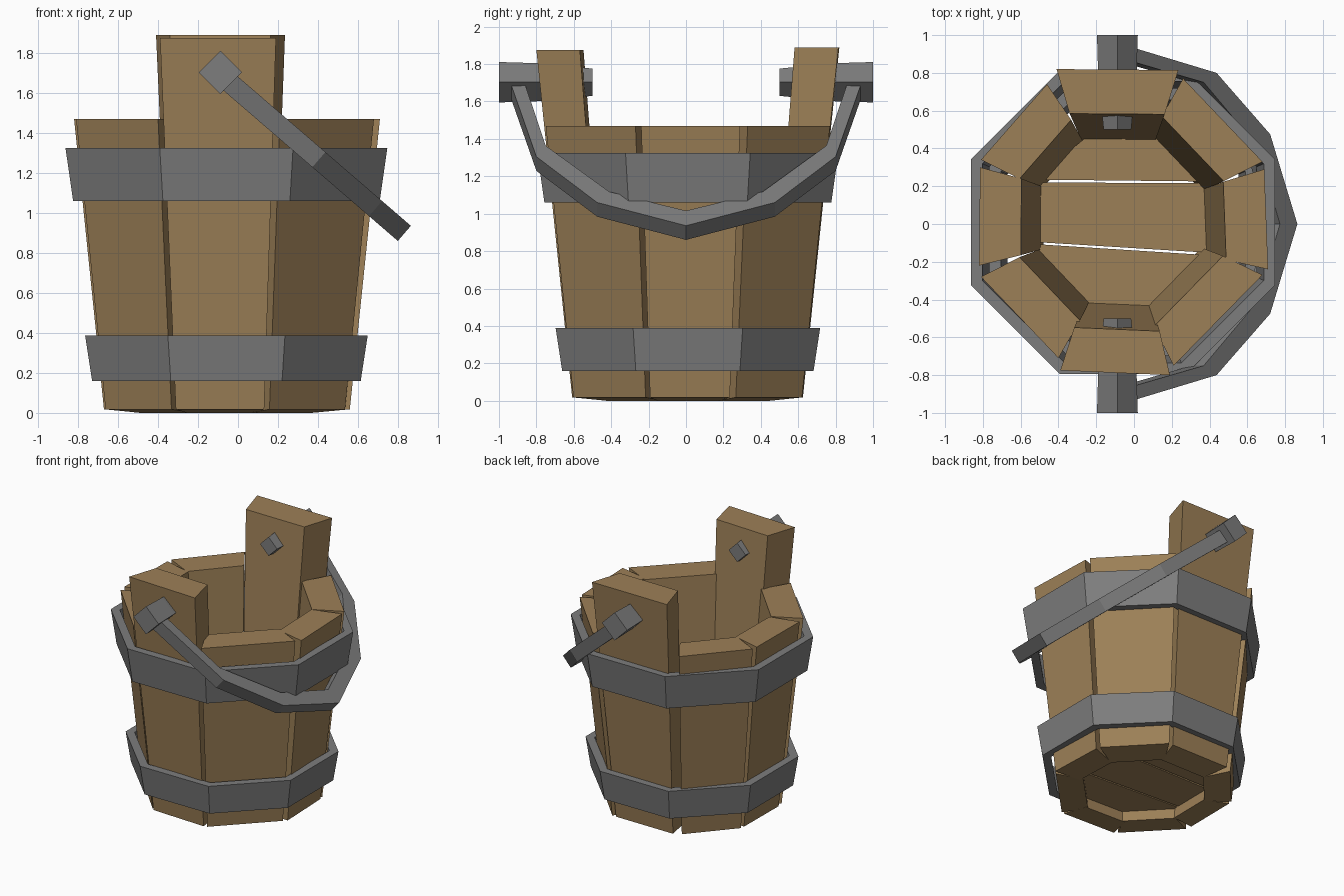
import bpy, bmesh, math
from mathutils import Vector

if "Cube" in bpy.data.objects:
    bpy.data.objects.remove(bpy.data.objects["Cube"])

CX, CY = -0.058, 0.005          # bucket axis


def material(name, rgb):
    m = bpy.data.materials.new(name)
    m.diffuse_color = (*rgb, 1)
    m.use_nodes = True
    m.node_tree.nodes["Principled BSDF"].inputs["Base Color"].default_value = m.diffuse_color
    return m


WOOD = material("wood", (0.335, 0.215, 0.095))
IRON = material("iron", (0.205, 0.205, 0.205))


def loft(name, rings, mat, closed=False):
    """Join equal rings of points; cap the ends, or close into a loop."""
    bm = bmesh.new()
    vs = [[bm.verts.new(p) for p in r] for r in rings]
    n, m = len(rings[0]), len(rings)
    for i in range(m if closed else m - 1):
        a, b = vs[i], vs[(i + 1) % m]
        for j in range(n):
            k = (j + 1) % n
            bm.faces.new((a[j], a[k], b[k], b[j]))
    if not closed:
        bm.faces.new(vs[0])
        bm.faces.new(vs[-1])
    bmesh.ops.recalc_face_normals(bm, faces=bm.faces)
    me = bpy.data.meshes.new(name)
    bm.to_mesh(me)
    bm.free()
    me.materials.append(mat)
    ob = bpy.data.objects.new(name, me)
    bpy.context.collection.objects.link(ob)
    return ob


def apothem(z):
    return 0.615 + 0.1034 * (z - 0.02)


def stave(name, a, b, top, thick):
    """Tapered board; a and b are the ends of its outer top edge."""
    c = Vector((CX, CY))
    a, b = Vector(a) - c, Vector(b) - c
    k = apothem(0.02) / apothem(top)

    def ring(p, q, th, z_out, z_in):
        mid, half = (p + q) / 2, (q - p) / 2
        nrm = Vector((-half.y, half.x)).normalized()
        if nrm.dot(mid) > 0:
            nrm = -nrm
        inner = mid + nrm * th
        pts = [(p, z_out), (q, z_out),
               (inner + half * 0.78, z_in), (inner - half * 0.78, z_in)]
        return [(v.x + CX, v.y + CY, z) for v, z in pts]

    loft(name, [ring(a * k, b * k, 0.19, 0.018, 0.0),
                ring(a, b, thick, top, top)], WOOD)


# Staves: six short, two tall ones carrying the handle
stave("stave_left", (-0.82, -0.22), (-0.815, 0.30), 1.47, 0.22)
stave("stave_back_left", (-0.81, 0.34), (-0.46, 0.74), 1.47, 0.22)
stave("stave_back_right", (0.26, 0.77), (0.68, 0.33), 1.47, 0.22)
stave("stave_right", (0.69, 0.29), (0.71, -0.24), 1.47, 0.22)
stave("stave_front_right", (0.68, -0.27), (0.21, -0.75), 1.47, 0.22)
stave("stave_front_left", (-0.40, -0.71), (-0.81, -0.28), 1.47, 0.22)
stave("tall_stave_back", (-0.41, 0.82), (0.235, 0.815), 1.89, 0.235)
stave("tall_stave_front", (-0.39, -0.775), (0.19, -0.80), 1.875, 0.23)

# Floor planks
planks = {
    "floor_back": [(-0.53, 0.235), (0.41, 0.225), (0.12, 0.47), (-0.24, 0.47)],
    "floor_middle": [(-0.53, 0.22), (0.41, 0.216), (0.41, -0.153), (-0.53, -0.095)],
    "floor_front": [(-0.53, -0.106), (0.41, -0.166), (0.41, -0.19),
                    (0.13, -0.46), (-0.25, -0.46), (-0.53, -0.19)],
}
for name, pts in planks.items():
    loft(name, [[(x, y, z) for x, y in pts] for z in (0.08, 0.2)], WOOD)


# Iron bands: eight-sided tapered hoops
def band(name, z0, r0, z1, r1):
    rings = []
    for i in range(8):
        t = math.radians(22.5 + 45 * i)
        prof = [(r0, z0), (r1, z1), (r1 - 0.06, z1), (r0 - 0.06, z0)]
        s = 1 / math.cos(math.pi / 8)
        rings.append([(CX + r * s * math.cos(t), CY + 0.005 + r * s * math.sin(t), z)
                      for r, z in prof])
    loft(name, rings, IRON, closed=True)


band("upper_band", 1.06, 0.767, 1.325, 0.805)
band("lower_band", 0.16, 0.672, 0.388, 0.707)

# Handle pins: tapered square pegs turned on a corner
for name, s in (("pin_front", -1), ("pin_back", 1)):
    loft(name, [[(-0.088 + r * dx, s * y, 1.703 + r * dz)
                 for dx, dz in ((1, 0), (0, 1), (-1, 0), (0, -1))]
                for y, r in ((1.0, 0.108), (0.80, 0.102), (0.5, 0.073))], IRON)

# Swung-down handle: outer and inner (y, distance along the tilted plane)
outer = [(0.935, 0.05), (0.80, 0.64), (0.475, 1.015), (0, 1.205)]
inner = [(0.86, 0.05), (0.75, 0.55), (0.41, 0.927), (0, 1.083)]
along = Vector((0.757, 0, -0.653))
across = Vector((0.653, 0, 0.757)) * 0.05
pin = Vector((-0.08, 0, 1.685))


def handle_ring(o, i, s):
    po, pi = (pin + along * d + Vector((0, s * y, 0)) for y, d in (o, i))
    return [po - across, po + across, pi + across, pi - across]


pairs = list(zip(outer, inner))
rings = [handle_ring(o, i, -1) for o, i in pairs]
rings += [handle_ring(o, i, 1) for o, i in reversed(pairs[:-1])]
loft("handle", rings, IRON)
